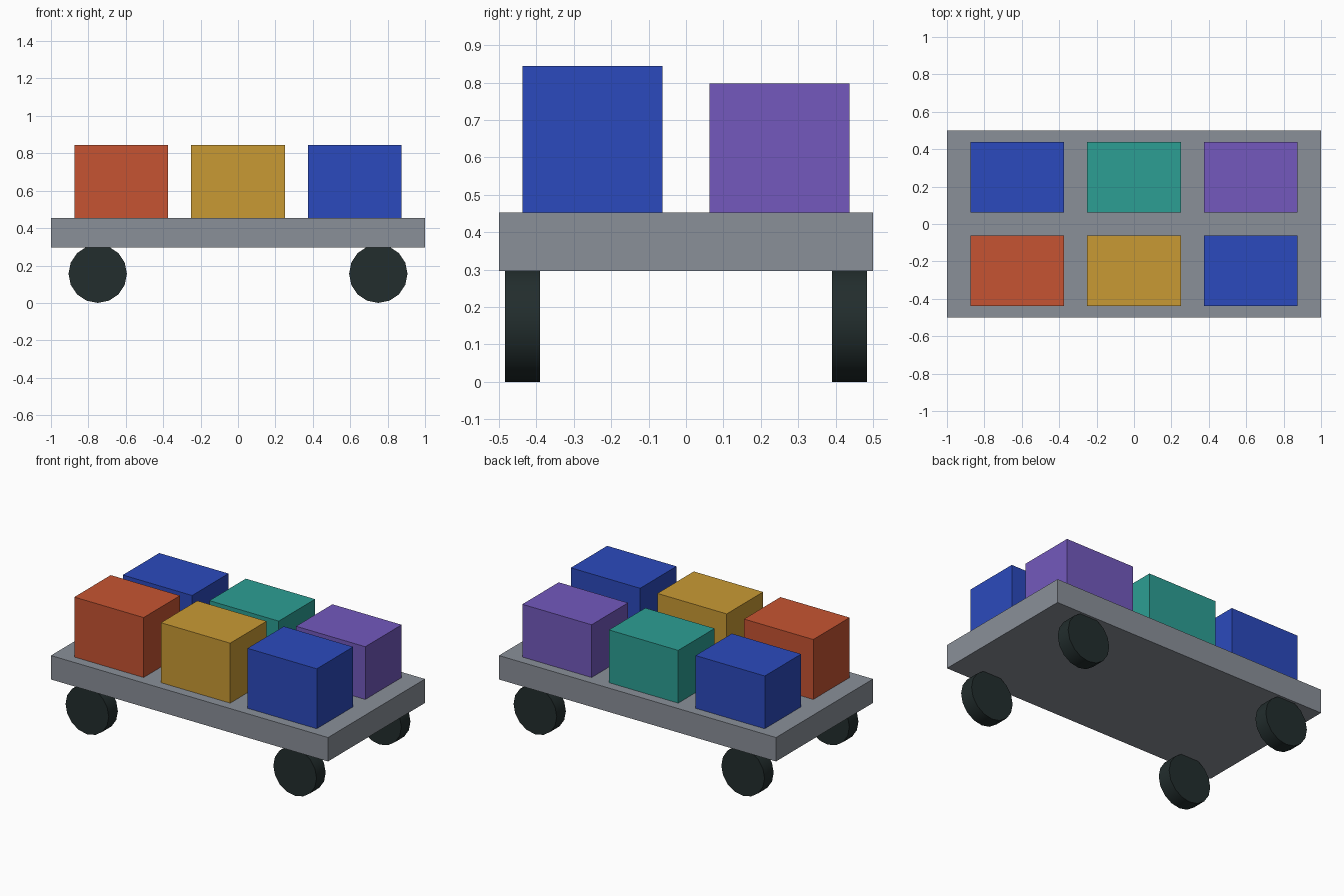
import bpy, math

if "Cube" in bpy.data.objects:
    bpy.data.objects.remove(bpy.data.objects["Cube"])


def material(name, hex_code):
    rgb = [int(hex_code[i:i + 2], 16) / 255 for i in (0, 2, 4)]
    lin = [c / 12.92 if c <= 0.04045 else ((c + 0.055) / 1.055) ** 2.4 for c in rgb]
    m = bpy.data.materials.new(name)
    m.diffuse_color = (*lin, 1)
    m.use_nodes = True
    m.node_tree.nodes["Principled BSDF"].inputs["Base Color"].default_value = m.diffuse_color
    return m


grey = material("deck_grey", "8A9099")
rubber = material("wheel_black", "222D2D")
red = material("crate_red", "C65432")
yellow = material("crate_yellow", "C99A34")
blue = material("crate_blue", "2B4ABD")
teal = material("crate_teal", "2C9F94")
purple = material("crate_purple", "7359BD")


def box(name, centre, size, mat):
    bpy.ops.mesh.primitive_cube_add(size=1, location=centre)
    ob = bpy.context.object
    ob.name = name
    ob.scale = size
    bpy.ops.object.transform_apply(location=False, rotation=False, scale=True)
    ob.data.materials.append(mat)


# Flat deck
DECK_BOTTOM, DECK_TOP = 0.297, 0.453
box("deck", (0, 0, (DECK_BOTTOM + DECK_TOP) / 2), (2, 1, DECK_TOP - DECK_BOTTOM), grey)

# Two rows of three crates, the front row slightly taller
rows = (("front", -0.25, 0.844, (red, yellow, blue)),
        ("back", 0.25, 0.797, (blue, teal, purple)))
for row, y, top, mats in rows:
    for side, x, mat in zip(("left", "middle", "right"), (-0.625, 0, 0.625), mats):
        box(f"{row}_{side}_crate", (x, y, (DECK_TOP + top) / 2),
            (0.5, 0.375, top - DECK_TOP), mat)

# Four wheels, the tops just sunk into the deck
RADIUS = 0.156
for end, sx in (("left", -1), ("right", 1)):
    for row, sy in (("front", -1), ("back", 1)):
        bpy.ops.mesh.primitive_cylinder_add(
            vertices=16, radius=RADIUS, depth=0.094,
            location=(sx * 0.75, sy * 0.437, RADIUS), rotation=(math.pi / 2, 0, 0))
        wheel = bpy.context.object
        wheel.name = f"{row}_{end}_wheel"
        wheel.data.materials.append(rubber)
        bpy.ops.object.shade_smooth_by_angle(angle=math.radians(40))
